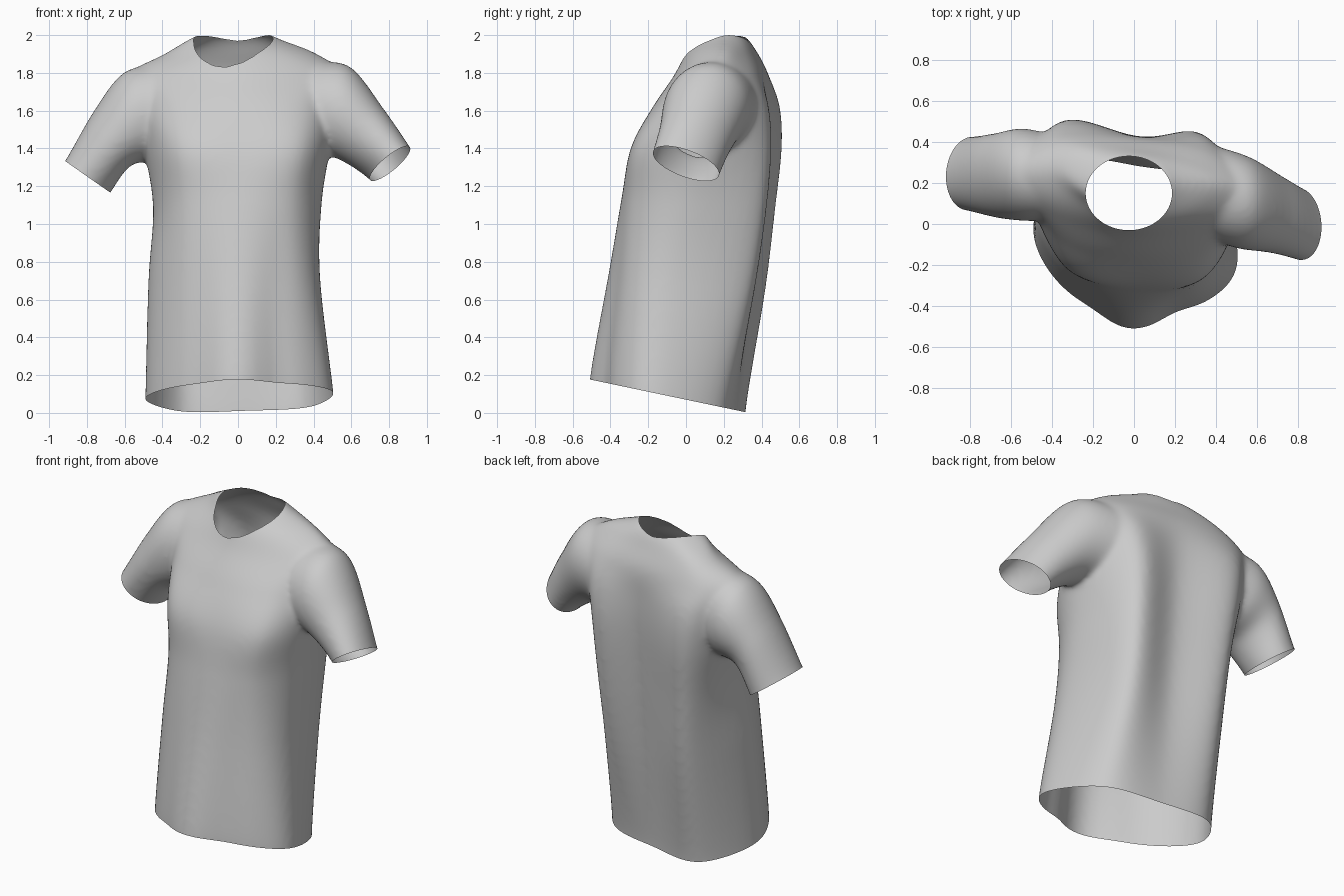
import bpy, bmesh, math
from mathutils import Vector

if "Cube" in bpy.data.objects:
    bpy.data.objects.remove(bpy.data.objects["Cube"])

V = Vector


def spline(pts, steps, closed=False):
    """Catmull-Rom through points."""
    n, out = len(pts), []
    get = (lambda i: pts[i % n]) if closed else (lambda i: pts[max(0, min(n - 1, i))])
    for i in range(n if closed else n - 1):
        a, b, c, d = (get(i + k) for k in (-1, 0, 1, 2))
        for s in range(steps):
            t = s / steps
            out.append(0.5 * (2 * b + (c - a) * t + (2 * a - 5 * b + 4 * c - d) * t * t
                              + (3 * b - a - 3 * c + d) * t ** 3))
    return out if closed else out + [pts[-1].copy()]


def loft(bm, rings, steps):
    """Closed solid through rings of equal point count."""
    cols = [spline(list(col), steps) for col in zip(*rings)]
    rows = [[bm.verts.new(p) for p in row] for row in zip(*cols)]
    n = len(cols)
    for a, b in zip(rows, rows[1:]):
        for i in range(n):
            j = (i + 1) % n
            bm.faces.new((a[i], a[j], b[j], b[i]))
    bm.faces.new(rows[0][::-1])
    bm.faces.new(rows[-1])


bm = bmesh.new()

# Torso rings: height, tilt, then x,y at left, front-left, front ... back-left
TORSO = [
    (0.075, .21, -.49, 0, -.36, -.295, -.02, -.51, .38, -.36, .505, -.15, .37, .19, .03, .28, -.3, .295),
    (0.70, .15, -.475, .05, -.32, -.265, -.01, -.405, .31, -.32, .435, -.08, .33, .33, .03, .345, -.3, .405),
    (1.10, .08, -.45, .12, -.32, -.22, 0, -.34, .31, -.28, .442, 0, .33, .40, .03, .39, -.32, .46),
    (1.40, 0, -.5, .2, -.34, -.2, .02, -.285, .35, -.25, .49, .06, .34, .43, .03, .42, -.34, .50),
    (1.62, 0, -.55, .24, -.38, -.06, 0, -.17, .36, -.13, .54, .12, .36, .415, .03, .425, -.36, .49),
    (1.78, 0, -.6, .25, -.4, .06, 0, -.065, .39, -.01, .58, .15, .37, .355, .03, .415, -.38, .43),
    (1.90, 0, -.39, .26, -.27, .11, -.02, .0, .27, .05, .42, .19, .26, .31, .02, .365, -.28, .375),
]
NECK = [
    (1.98, 0, -.255, .2, -.18, .11, -.02, .06, .14, .11, .22, .2, .14, .29, -.02, .325, -.18, .31),
    (2.03, 0, -.15, .2, -.1, .13, -.02, .1, .07, .13, .12, .2, .08, .25, -.02, .26, -.1, .25),
]


def drape(p):
    """Sink the front beside its middle ridge, strongest at the hem."""
    if p.y < -.1:
        fade = max(0, 1 - p.z / 1.2)
        p.y += fade * (.035 * math.exp(-((p.x - .2) / .1) ** 2)
                       + .025 * math.exp(-((p.x + .2) / .1) ** 2))
    return p


rings = []
for z, s, *xy in TORSO + NECK:
    ring = [V((x, y, z - s * y)) for x, y in zip(xy[::2], xy[1::2])]
    rings.append([drape(p) for p in spline(ring, 8, True)])
rings.insert(0, [p - V((0, -.02, .12)) for p in rings[0]])
loft(bm, rings, 8)

# Sleeve rings: centre, half vector to top, half vector to back (cuff last)
LEFT = [((-.36, .22, 1.61), (-.03, 0, .235), (0, .2, 0)),
        ((-.53, .24, 1.57), (-.07, .01, .235), (0, .225, 0)),
        ((-.668, .235, 1.45), (-.097, .02, .145), (0, .205, 0)),
        ((-.795, .245, 1.25), (-.117, .03, .082), (.03, .178, -.02))]
RIGHT = [((.36, .16, 1.62), (.03, 0, .235), (0, .23, 0)),
         ((.53, .105, 1.6), (.06, 0, .235), (.02, .225, 0)),
         ((.68, .05, 1.46), (.095, -.01, .145), (.02, .19, -.03)),
         ((.805, 0, 1.32), (.107, -.04, .085), (.015, .173, -.038))]
cuffs = []
for data in (LEFT, RIGHT):
    rows = []
    for c, u, v in data:
        c, u, v = V(c), V(u), V(v)
        rows.append([c + u * math.cos(t * math.tau / 32) + v * math.sin(t * math.tau / 32)
                     for t in range(32)])
    n = u.cross(v).normalized()
    n = -n if n.z > 0 else n
    rows.append([p + n * 0.08 for p in rows[-1]])
    cuffs.append((c, n, math.copysign(1, c.x)))
    loft(bm, rows, 8)
bmesh.ops.recalc_face_normals(bm, faces=bm.faces)

# Merge the body and sleeves into one softly blended skin
mesh = bpy.data.meshes.new("t_shirt")
bm.to_mesh(mesh)
bm.free()
shirt = bpy.data.objects.new("t_shirt", mesh)
bpy.context.collection.objects.link(shirt)
mod = shirt.modifiers.new("merge", 'REMESH')
mod.mode, mod.voxel_size = 'VOXEL', 0.015
mod = shirt.modifiers.new("soften", 'SMOOTH')
mod.factor, mod.iterations = 0.5, 14
bm = bmesh.new()
bm.from_object(shirt, bpy.context.evaluated_depsgraph_get())
shirt.modifiers.clear()


def cut(co, n, pick):
    """Slice picked geometry with a plane and drop the outer side."""
    geom = [e for e in bm.verts if pick(e)]
    chosen = set(geom)
    geom += [e for e in list(bm.edges) + list(bm.faces) if all(v in chosen for v in e.verts)]
    bmesh.ops.bisect_plane(bm, geom=geom, dist=1e-5, plane_co=co, plane_no=n)
    bmesh.ops.delete(bm, geom=[v for v in bm.verts if pick(v) and (v.co - co).dot(n) > 1e-4],
                     context='VERTS')


# Open hem and cuffs
cut(V((0, 0, .07)), V((0, -.21, -1)).normalized(), lambda v: v.co.z < 0.5)
for c, n, side in cuffs:
    cut(c, n, lambda v: v.co.x * side > 0.6)

# Open neckline, with its rim drawn onto an oval
NC, RX, RY = V((-.025, .15, 0)), .21, .18


def oval(p):
    return math.hypot((p.x - NC.x) / RX, (p.y - NC.y) / RY)


bmesh.ops.delete(bm, geom=[f for f in bm.faces if f.calc_center_median().z > 1.6
                           and oval(f.calc_center_median()) < 1], context='FACES')
rim = [v for v in bm.verts if v.is_boundary and v.co.z > 1.6 and oval(v.co) < 1.3]
for _ in range(6):
    new = {}
    for v in rim:
        near = [e.other_vert(v).co for e in v.link_edges if e.is_boundary]
        p = sum(near, V()) / len(near) * 0.5 + v.co * 0.5
        k = oval(p)
        new[v] = V((NC.x + (p.x - NC.x) / k, NC.y + (p.y - NC.y) / k, p.z))
    for v, p in new.items():
        v.co = p
bmesh.ops.recalc_face_normals(bm, faces=bm.faces)
for f in bm.faces:
    f.smooth = True
bm.to_mesh(mesh)
bm.free()
